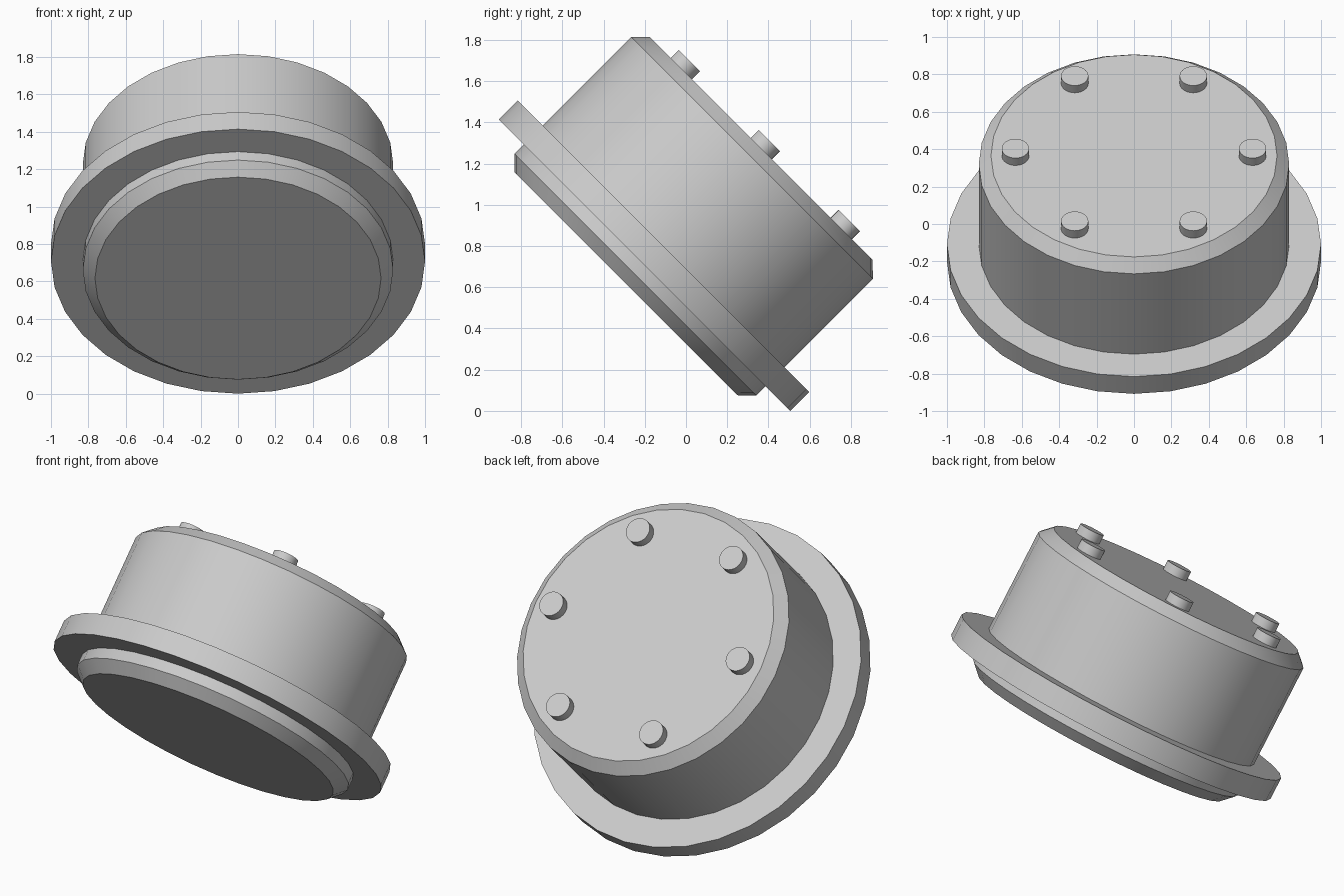
import bpy, bmesh, math
from mathutils import Matrix, Vector

cube = bpy.data.objects.get("Cube")
if cube:
    bpy.data.objects.remove(cube, do_unlink=True)

# One plain grey metal
metal = bpy.data.materials.new("grey metal")
metal.use_nodes = True
grey = (0.6, 0.6, 0.6, 1.0)
metal.diffuse_color = grey
metal.node_tree.nodes["Principled BSDF"].inputs["Base Color"].default_value = grey

# Whole assembly leans 45 degrees toward the back
TILT = Matrix.Rotation(math.radians(-45), 4, "X")
CENTRE = -0.642         # offset of the axis from the tilted origin


def turned_part(name, profile, segments=32, x=0.0, y=0.0):
    """Closed solid of revolution from (radius, height) pairs, bottom to top."""
    bm = bmesh.new()
    rings = []
    for radius, height in profile:
        ring = []
        for i in range(segments):
            a = math.tau * i / segments
            p = Vector((x + radius * math.cos(a),
                        y + CENTRE + radius * math.sin(a), height))
            ring.append(bm.verts.new(TILT @ p))
        rings.append(ring)
    for low, high in zip(rings, rings[1:]):
        for i in range(segments):
            j = (i + 1) % segments
            bm.faces.new((low[i], low[j], high[j], high[i]))
    bm.faces.new(rings[0][::-1])
    bm.faces.new(rings[-1])
    bmesh.ops.recalc_face_normals(bm, faces=bm.faces)
    mesh = bpy.data.meshes.new(name)
    bm.to_mesh(mesh)
    bm.free()
    mesh.materials.append(metal)
    obj = bpy.data.objects.new(name, mesh)
    bpy.context.collection.objects.link(obj)
    bpy.ops.object.select_all(action="DESELECT")
    obj.select_set(True)
    bpy.context.view_layer.objects.active = obj
    bpy.ops.object.shade_smooth_by_angle(angle=math.radians(30))
    return obj


# Drum with bevelled rims at both ends
turned_part("drum", [(0.765, 0.23), (0.83, 0.294), (0.83, 1.095), (0.765, 1.158)])

# Wide flange near the lower end
turned_part("flange", [(1.0, 0.358), (1.0, 0.488)])

# Ring of six studs on the top face
for i in range(6):
    a = math.tau * i / 6
    turned_part(f"stud_{i + 1}", [(0.073, 1.14), (0.073, 1.213)],
                x=0.634 * math.cos(a), y=0.634 * math.sin(a))
